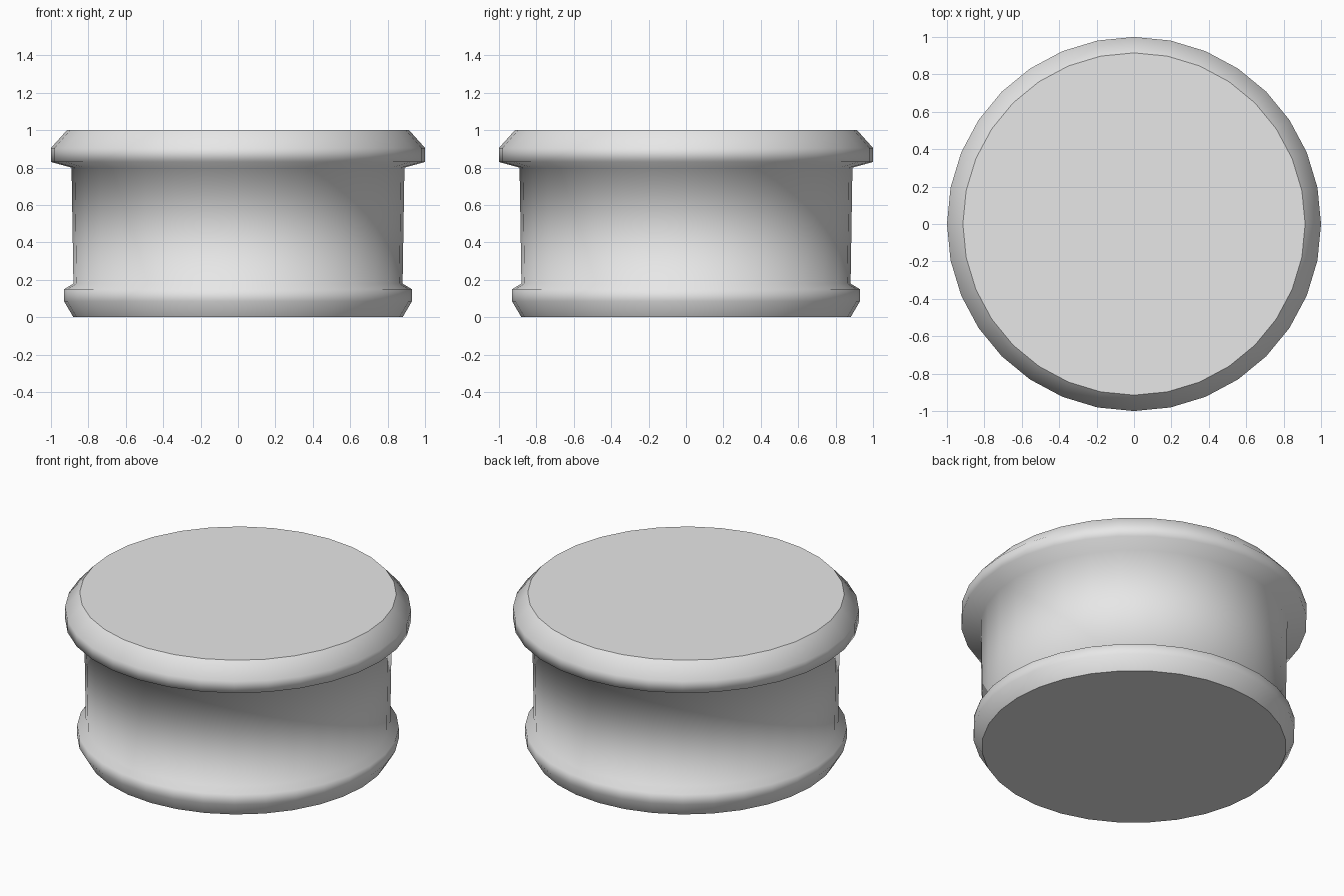
import bpy
import bmesh
from math import cos, sin, tau

cube = bpy.data.objects.get("Cube")
if cube:
    bpy.data.objects.remove(cube, do_unlink=True)

SIDES = 32

# Plain grey material
grey = bpy.data.materials.new("light grey")
grey.use_nodes = True
colour = (0.8, 0.8, 0.8, 1)
grey.diffuse_color = colour
grey.node_tree.nodes["Principled BSDF"].inputs["Base Color"].default_value = colour

# Radius and height: base foot, waist, then upper rim
profile = [(0.88, 0), (0.93, 0.085), (0.93, 0.15), (0.88, 0.18),
           (0.89, 0.8), (1, 0.83), (1, 0.905), (0.915, 1)]


def lathe(name, points, material):
    """Turn a profile into a smooth-sided solid with flat, crisp end caps."""
    bm = bmesh.new()
    rings = [[bm.verts.new((r * cos(tau * i / SIDES), r * sin(tau * i / SIDES), z))
              for i in range(SIDES)] for r, z in points]
    for low, high in zip(rings, rings[1:]):
        for i in range(SIDES):
            j = (i + 1) % SIDES
            bm.faces.new((low[i], low[j], high[j], high[i])).smooth = True
    for cap in (bm.faces.new(rings[0][::-1]), bm.faces.new(rings[-1])):
        for edge in cap.edges:
            edge.smooth = False
    mesh = bpy.data.meshes.new(name)
    bm.to_mesh(mesh)
    bm.free()
    mesh.materials.append(material)
    obj = bpy.data.objects.new(name, mesh)
    bpy.context.collection.objects.link(obj)
    return obj


# Round body with foot and rim
lathe("round_drum", profile, grey)
